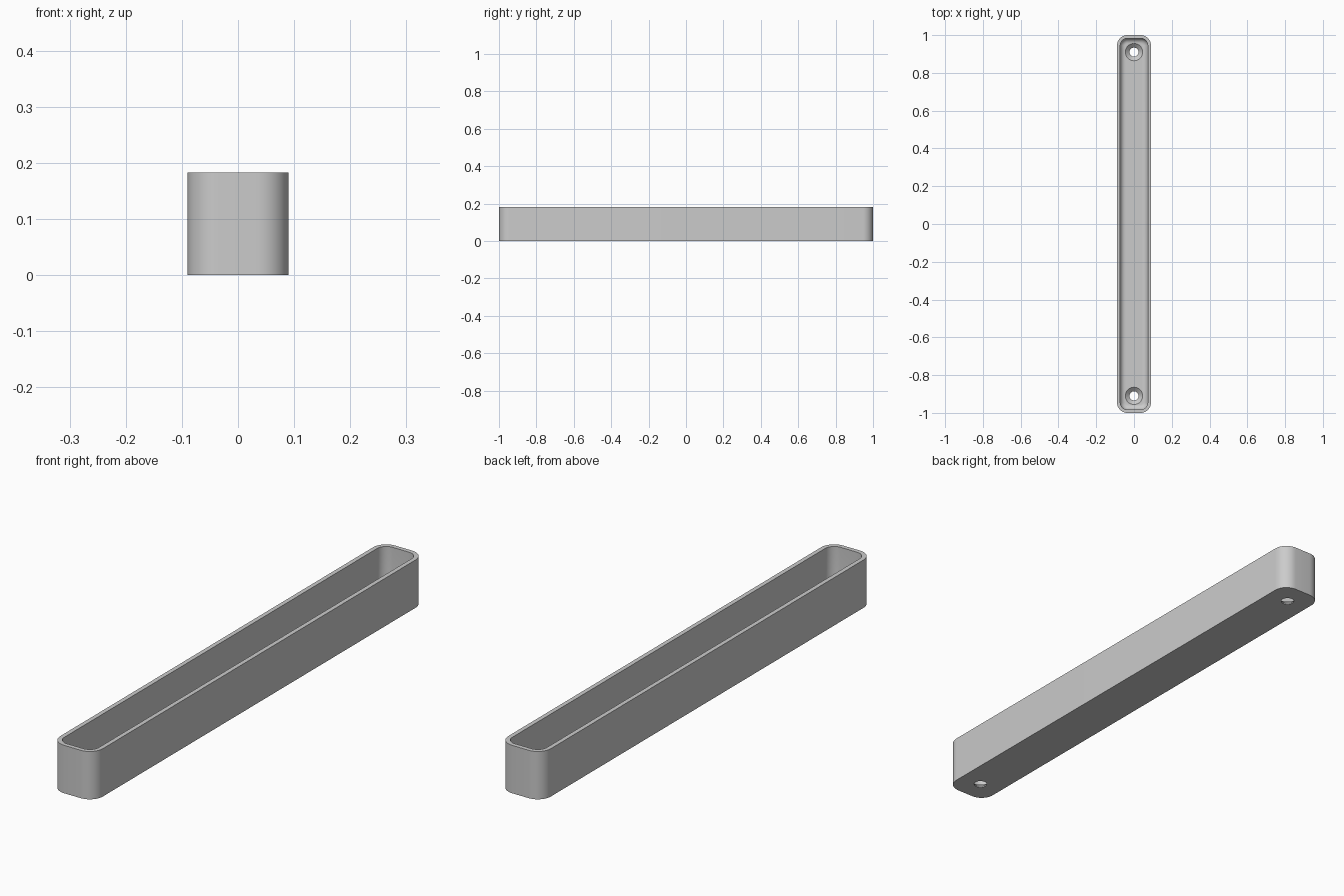
import bpy, bmesh
from math import cos, sin, pi

if "Cube" in bpy.data.objects:
    bpy.data.objects.remove(bpy.data.objects["Cube"])

HALF_W, HALF_L, HEIGHT = 0.09, 1.0, 0.183
CORNER, WALL, FLOOR, FILLET = 0.055, 0.017, 0.025, 0.028
HOLE_Y = 0.91
SEGS = 10

grey = bpy.data.materials.new("light_grey")
grey.use_nodes = True
grey.diffuse_color = (0.6, 0.6, 0.6, 1)
grey.node_tree.nodes["Principled BSDF"].inputs["Base Color"].default_value = (0.6, 0.6, 0.6, 1)


def rounded_ring(bm, inset, z):
    """Ring of vertices around a rounded rectangle, shrunk by inset."""
    r = CORNER - inset
    verts = []
    for quarter, (sx, sy) in enumerate([(1, 1), (-1, 1), (-1, -1), (1, -1)]):
        for i in range(SEGS + 1):
            a = (quarter + i / SEGS) * pi / 2
            verts.append(bm.verts.new((sx * (HALF_W - CORNER) + r * cos(a),
                                       sy * (HALF_L - CORNER) + r * sin(a), z)))
    return verts


def bridge(bm, lower, upper):
    n = len(lower)
    for i in range(n):
        j = (i + 1) % n
        bm.faces.new((lower[i], lower[j], upper[j], upper[i]))


def make_object(name, bm):
    bmesh.ops.recalc_face_normals(bm, faces=bm.faces)
    mesh = bpy.data.meshes.new(name)
    bm.to_mesh(mesh)
    bm.free()
    mesh.materials.append(grey)
    obj = bpy.data.objects.new(name, mesh)
    bpy.context.collection.objects.link(obj)
    return obj


# Tray shell: outer wall, rim, inner wall, then a fillet down to the floor
bm = bmesh.new()
levels = [(0, 0), (0, HEIGHT), (WALL, HEIGHT)]
for i in range(9):
    a = i / 8 * pi / 2
    levels.append((WALL + FILLET * (1 - cos(a)), FLOOR + FILLET * (1 - sin(a))))
rings = [rounded_ring(bm, inset, z) for inset, z in levels]
for lower, upper in zip(rings, rings[1:]):
    bridge(bm, lower, upper)
bm.faces.new(rings[0])
bm.faces.new(rings[-1])
tray = make_object("tray", bm)

# Countersunk screw hole cutters, one at each end
bm = bmesh.new()
profile = [(0.024, -0.02), (0.024, 0.005), (0.046, FLOOR), (0.046, FLOOR + 0.03)]
for y in (-HOLE_Y, HOLE_Y):
    circles = [[bm.verts.new((r * cos(k * pi / 16), y + r * sin(k * pi / 16), z))
                for k in range(32)] for r, z in profile]
    for lower, upper in zip(circles, circles[1:]):
        bridge(bm, lower, upper)
    bm.faces.new(circles[0])
    bm.faces.new(circles[-1])
cutter = make_object("screw_hole_cutter", bm)
cutter.hide_render = True

# Cut the holes and smooth the rounded faces
cut = tray.modifiers.new("screw_holes", 'BOOLEAN')
cut.operation, cut.solver, cut.object = 'DIFFERENCE', 'EXACT', cutter
bpy.ops.object.select_all(action='DESELECT')
tray.select_set(True)
bpy.context.view_layer.objects.active = tray
bpy.ops.object.modifier_apply(modifier=cut.name)
bpy.data.objects.remove(cutter)
bpy.ops.object.shade_smooth_by_angle(angle=pi / 6)
